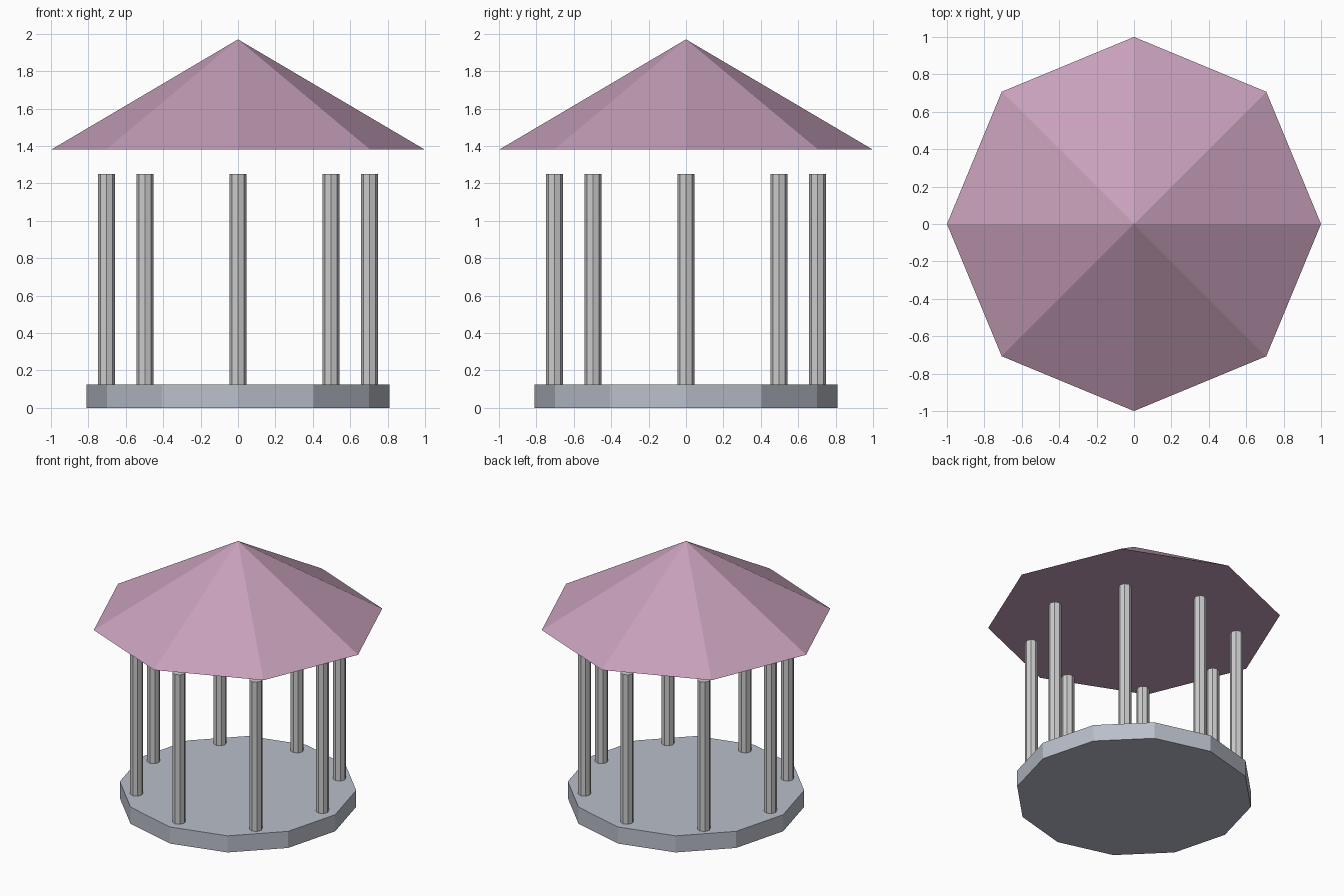
import bpy
from math import cos, sin, pi

if "Cube" in bpy.data.objects:
    bpy.data.objects.remove(bpy.data.objects["Cube"])


def material(name, rgb):
    m = bpy.data.materials.new(name)
    m.diffuse_color = (*rgb, 1.0)
    m.use_nodes = True
    m.node_tree.nodes["Principled BSDF"].inputs["Base Color"].default_value = m.diffuse_color
    return m


def prism(name, sides, r_bottom, r_top, z0, z1, x=0.0, y=0.0, mat=None):
    # The primitive's first vertex lies on +y; all side counts here are multiples of 4
    bpy.ops.mesh.primitive_cone_add(
        vertices=sides, radius1=r_bottom, radius2=r_top, depth=z1 - z0,
        location=(x, y, (z0 + z1) / 2))
    ob = bpy.context.object
    ob.name = name
    if mat:
        ob.data.materials.append(mat)
    return ob


stone = material("stone", (0.49, 0.52, 0.59))
roof_paint = material("roof_paint", (0.57, 0.35, 0.49))

# Twelve-sided floor slab
prism("floor_base", 12, 0.81, 0.81, 0.0, 0.125, mat=stone)

# Ring of eight octagonal columns
for i in range(8):
    a = i * pi / 4
    prism(f"column_{i + 1}", 8, 0.045, 0.045, 0.125, 1.25,
          0.703 * cos(a), 0.703 * sin(a))

# Eight-sided pointed roof, floating above the columns
prism("roof", 8, 1.0, 0.0, 1.38, 1.97, mat=roof_paint)
